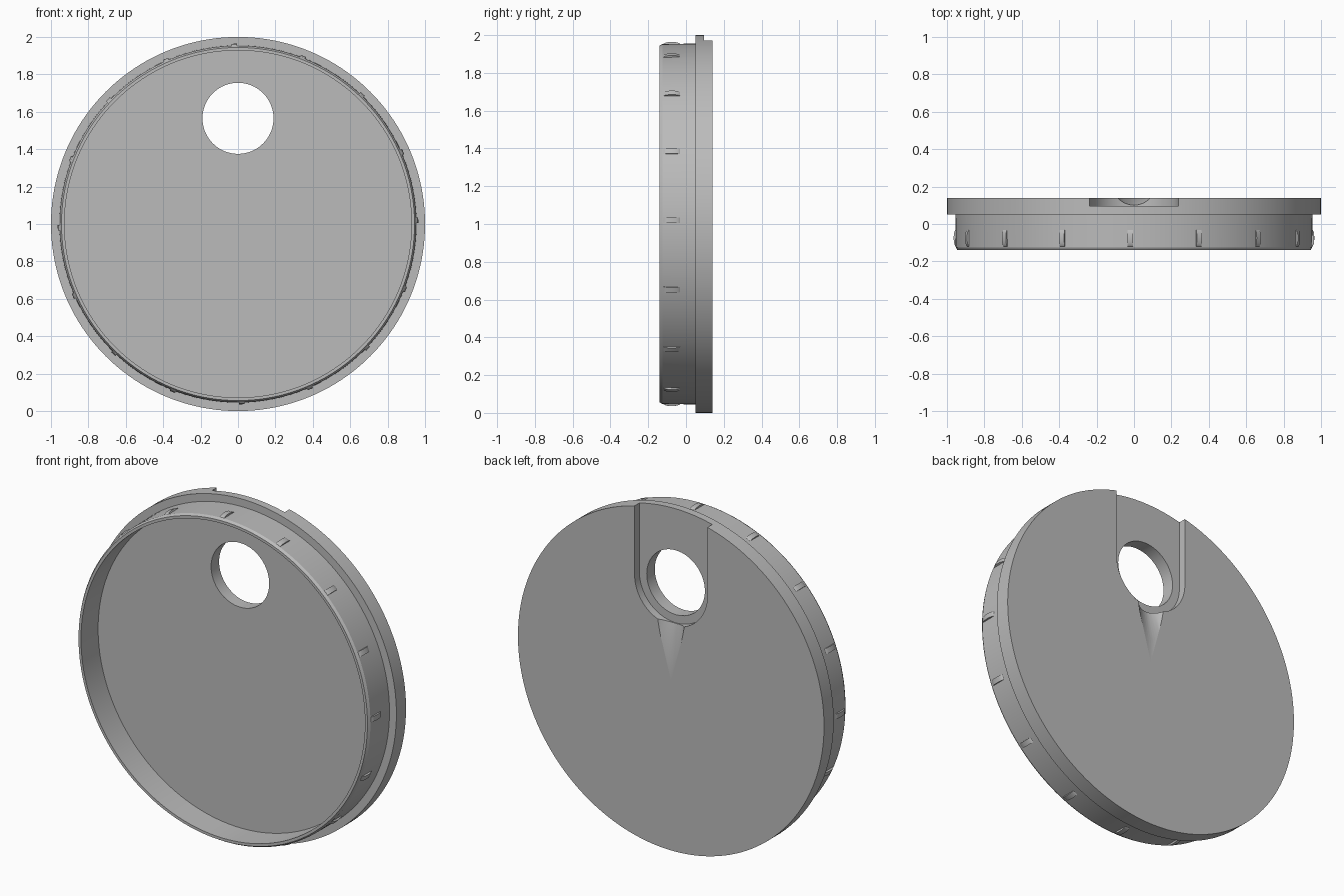
import bpy, bmesh, math
from mathutils import Matrix, Vector

cube = bpy.data.objects.get("Cube")
if cube:
    bpy.data.objects.remove(cube, do_unlink=True)

CENTRE_Z = 1.0
HOLE_Z = 1.565
RIB_COUNT = 16

grey = bpy.data.materials.new("plain grey")
grey.use_nodes = True
colour = (0.5, 0.5, 0.5, 1)
grey.diffuse_color = colour
grey.node_tree.nodes["Principled BSDF"].inputs["Base Color"].default_value = colour


def make_object(name, bm):
    bmesh.ops.recalc_face_normals(bm, faces=bm.faces)
    mesh = bpy.data.meshes.new(name)
    bm.to_mesh(mesh)
    bm.free()
    mesh.materials.append(grey)
    obj = bpy.data.objects.new(name, mesh)
    bpy.context.collection.objects.link(obj)
    return obj


def arc(radius, start, end, steps):
    """Points (u, v) along an arc, angles in degrees."""
    angles = [math.radians(start + (end - start) * i / steps) for i in range(steps + 1)]
    return [(radius * math.cos(a), radius * math.sin(a)) for a in angles]


def prism(name, outline, sweep):
    """Closed outline of 3D points swept along a vector."""
    bm = bmesh.new()
    face = bm.faces.new([bm.verts.new(p) for p in outline])
    swept = bmesh.ops.extrude_face_region(bm, geom=[face], use_keep_orig=True)
    moved = [e for e in swept["geom"] if isinstance(e, bmesh.types.BMVert)]
    bmesh.ops.translate(bm, verts=moved, vec=sweep)
    return make_object(name, bm)


def smooth(obj, degrees):
    bpy.ops.object.select_all(action='DESELECT')
    obj.select_set(True)
    bpy.context.view_layer.objects.active = obj
    bpy.ops.object.shade_smooth_by_angle(angle=math.radians(degrees))


# Lid: recessed floor, thin skirt and wider flange, turned about the y axis
profile = [(0, 0.02), (0.928, 0.02), (0.928, -0.14), (0.944, -0.14), (0.953, -0.125),
           (0.955, 0.05), (1.0, 0.05), (1.0, 0.14), (0, 0.14)]
bm = bmesh.new()
points = [bm.verts.new((r, y, CENTRE_Z)) for r, y in profile]
edges = [bm.edges.new(pair) for pair in zip(points, points[1:])]
bmesh.ops.spin(bm, geom=points + edges, cent=(0, 0, CENTRE_Z), axis=(0, 1, 0),
               angle=math.tau, steps=160)
bmesh.ops.remove_doubles(bm, verts=bm.verts, dist=0.0001)
lid = make_object("lid", bm)

# Cutters: round hole, U-shaped slot open at the top, sloping thumb groove
hole = prism("hole_cutter",
             [(u, -0.3, HOLE_Z + v) for u, v in arc(0.19, 0, 360, 64)[:-1]], (0, 0.6, 0))
slot_outline = [(u, 0.095, HOLE_Z + v) for u, v in arc(0.238, 180, 360, 48)]
slot_outline += [(0.238, 0.095, 2.2), (-0.238, 0.095, 2.2)]
slot = prism("slot_cutter", slot_outline, (0, 0.3, 0))
groove = prism("groove_cutter",
               [(u, 0.207 + v, 1.347) for u, v in arc(0.11, 0, 360, 48)[:-1]],
               (0, 0.06, -0.3))

for cutter in (hole, slot, groove):
    cutter.hide_render = True
    cut = lid.modifiers.new(cutter.name, 'BOOLEAN')
    cut.operation = 'DIFFERENCE'
    cut.solver = 'EXACT'
    cut.object = cutter
    bpy.context.view_layer.objects.active = lid
    bpy.ops.object.modifier_apply(modifier=cut.name)
    bpy.data.objects.remove(cutter, do_unlink=True)
smooth(lid, 30)

# Small domed grip ribs spaced around the skirt
bm = bmesh.new()
for i in range(RIB_COUNT):
    turn = Matrix.Rotation(math.radians(1.2) + math.tau * i / RIB_COUNT, 4, 'Y')
    place = Matrix.Translation((0, 0, CENTRE_Z)) @ turn.inverted()
    place = place @ Matrix.Translation((0.951, -0.075, 0)) @ Matrix.Diagonal((0.013, 0.045, 1, 1))
    bmesh.ops.create_cone(bm, cap_ends=True, segments=24, radius1=1, radius2=1,
                          depth=0.03, matrix=place)
ribs = make_object("grip_ribs", bm)
smooth(ribs, 30)
